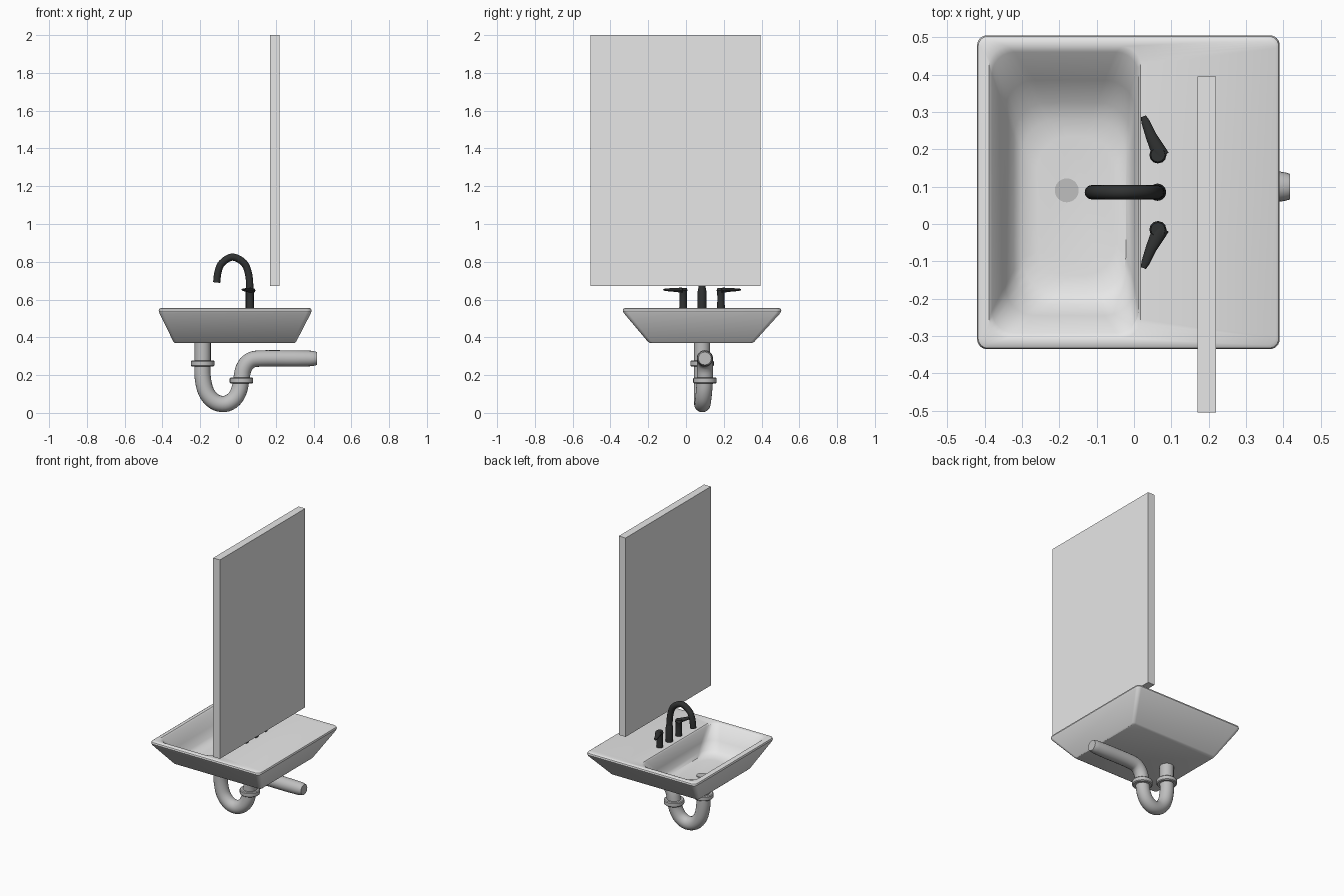
import bpy, bmesh, math
from mathutils import Vector

if "Cube" in bpy.data.objects:
    bpy.data.objects.remove(bpy.data.objects["Cube"])


def material(name, r, g, b):
    m = bpy.data.materials.new(name)
    m.use_nodes = True
    m.diffuse_color = (r, g, b, 1)
    bsdf = next(n for n in m.node_tree.nodes if n.type == 'BSDF_PRINCIPLED')
    bsdf.inputs["Base Color"].default_value = (r, g, b, 1)
    return m


CERAMIC = material("light grey", 0.8, 0.8, 0.8)
PIPE = material("pipe grey", 0.52, 0.52, 0.52)
DARK = material("dark metal", 0.03, 0.032, 0.032)


def loft(name, rings, mat, angle=35):
    """Skin a list of equal-length point rings and cap both ends."""
    bm = bmesh.new()
    loops = [[bm.verts.new(p) for p in ring] for ring in rings]
    n = len(loops[0])
    for a, b in zip(loops, loops[1:]):
        for i in range(n):
            j = (i + 1) % n
            bm.faces.new((a[i], a[j], b[j], b[i]))
    bm.faces.new(loops[0])
    bm.faces.new(loops[-1])
    bmesh.ops.recalc_face_normals(bm, faces=bm.faces)
    mesh = bpy.data.meshes.new(name)
    bm.to_mesh(mesh)
    bm.free()
    mesh.materials.append(mat)
    obj = bpy.data.objects.new(name, mesh)
    bpy.context.collection.objects.link(obj)
    bpy.ops.object.select_all(action='DESELECT')
    obj.select_set(True)
    bpy.context.view_layer.objects.active = obj
    bpy.ops.object.shade_smooth_by_angle(angle=math.radians(angle))
    return obj


def rounded_rect(x0, x1, y0, y1, r, z, steps=6):
    ring = []
    corners = ((x1 - r, y1 - r), (x0 + r, y1 - r), (x0 + r, y0 + r), (x1 - r, y0 + r))
    for k, (cx, cy) in enumerate(corners):
        for i in range(steps + 1):
            a = math.pi / 2 * (k + i / steps)
            ring.append((cx + r * math.cos(a), cy + r * math.sin(a), z))
    return ring


def spline(points, steps):
    """Catmull-Rom samples through the points."""
    p = [Vector(q) for q in points]
    p = [2 * p[0] - p[1]] + p + [2 * p[-1] - p[-2]]
    out = []
    for a, b, c, d in zip(p, p[1:], p[2:], p[3:]):
        for i in range(steps):
            t = i / steps
            out.append(0.5 * (2 * b + (c - a) * t + (2 * a - 5 * b + 4 * c - d) * t * t
                              + (3 * b - a - 3 * c + d) * t ** 3))
    return out + [p[-2]]


def sweep(name, path, radii, mat, side=(0, 1, 0), flat=1.0, sides=20):
    """Tube along a path; flat squashes it along the side vector."""
    rings = []
    last = len(path) - 1
    for i, (p, r) in enumerate(zip(path, radii)):
        t = (path[min(i + 1, last)] - path[max(i - 1, 0)]).normalized()
        u = Vector(side)
        u = (u - t * u.dot(t)).normalized()
        v = t.cross(u)
        rings.append([p + r * (flat * math.cos(a) * u + math.sin(a) * v)
                      for a in (2 * math.pi * k / sides for k in range(sides))])
    return loft(name, rings, mat)


def turned(name, x, y, profile, mat, sides=24):
    """Upright turned part from (radius, z) pairs."""
    path = [Vector((x, y, z)) for _, z in profile]
    rings = [[(x + r * math.cos(a), y + r * math.sin(a), z)
              for a in (2 * math.pi * k / sides for k in range(sides))] for r, z in profile]
    return loft(name, rings, mat)


# Mirror panel
mirror = loft("mirror_panel", [[(x, y, z) for x, y in
              ((0.17, -0.505), (0.22, -0.505), (0.22, 0.395), (0.17, 0.395))]
              for z in (0.672, 2.0)], CERAMIC)

# Basin: outer shell, rounded rim, deck, then down into the bowl
basin = loft("basin", [rounded_rect(*r) for r in (
    (-0.335, 0.300, -0.190, 0.350, 0.015, 0.370),
    (-0.342, 0.308, -0.202, 0.362, 0.018, 0.377),
    (-0.416, 0.386, -0.329, 0.499, 0.025, 0.528),
    (-0.420, 0.390, -0.335, 0.505, 0.027, 0.540),
    (-0.417, 0.387, -0.332, 0.502, 0.026, 0.550),
    (-0.408, 0.380, -0.324, 0.494, 0.024, 0.555),
    (-0.388, 0.018, -0.305, 0.475, 0.050, 0.555),
    (-0.380, 0.012, -0.292, 0.460, 0.060, 0.547),
    (-0.345, 0.002, -0.245, 0.385, 0.080, 0.465),
    (-0.322, -0.008, -0.215, 0.325, 0.090, 0.415),
    (-0.300, -0.022, -0.185, 0.280, 0.095, 0.396),
    (-0.260, -0.050, -0.140, 0.235, 0.090, 0.390))], CERAMIC)

# Drain
turned("drain", -0.18, 0.09, ((0.032, 0.383), (0.032, 0.394)), PIPE)

# Faucet spout and its foot
spout_path = spline(((0.063, 0.085, 0.55), (0.063, 0.085, 0.65), (0.056, 0.085, 0.735),
                     (0.030, 0.085, 0.795), (-0.030, 0.085, 0.825), (-0.085, 0.085, 0.793),
                     (-0.106, 0.085, 0.745), (-0.113, 0.085, 0.69)), 5)
sweep("faucet_spout", spout_path, [0.019] * len(spout_path), DARK)
turned("faucet_foot", 0.063, 0.085, ((0.023, 0.552), (0.023, 0.645), (0.019, 0.665)), DARK)

# Tap handles, mirrored about the spout
for label, s in (("left", 1), ("right", -1)):
    y = 0.085 + s * 0.1
    turned(label + "_tap_post", 0.064, y,
           ((0.021, 0.552), (0.019, 0.60), (0.020, 0.64), (0.023, 0.648), (0.019, 0.661)), DARK, 12)
    lever = [Vector(p) for p in ((0.074, y - s * 0.004, 0.648), (0.064, y + s * 0.014, 0.650),
                                 (0.046, y + s * 0.05, 0.651), (0.030, y + s * 0.09, 0.652),
                                 (0.025, y + s * 0.103, 0.652))]
    sweep(label + "_tap_lever", lever, (0.021, 0.020, 0.015, 0.011, 0.007), DARK,
          side=(0, 0, 1), flat=0.65, sides=12)

# Waste trap: down from the bowl, round the bend, out to the back
trap_path = spline(((-0.187, 0.085, 0.375), (-0.187, 0.085, 0.28), (-0.187, 0.085, 0.19),
                    (-0.168, 0.085, 0.110), (-0.125, 0.085, 0.060), (-0.070, 0.087, 0.047),
                    (-0.022, 0.091, 0.072), (0.006, 0.096, 0.120), (0.018, 0.1, 0.18),
                    (0.030, 0.1, 0.235), (0.062, 0.1, 0.275), (0.120, 0.1, 0.288),
                    (0.300, 0.1, 0.288)), 4)
trap_radii = [0.043] * len(trap_path)
trap_path += [Vector((x, 0.1, 0.288)) for x in (0.385, 0.405, 0.418)]
trap_radii += [0.041, 0.038, 0.034]
sweep("waste_pipe", trap_path, trap_radii, PIPE)

# Collars on the trap
for label, x, y, z in (("upper", -0.187, 0.085, 0.262), ("lower", 0.018, 0.1, 0.172)):
    turned(label + "_collar", x, y, ((0.057, z - 0.016), (0.062, z - 0.011),
                                     (0.062, z + 0.011), (0.057, z + 0.016)), PIPE)
